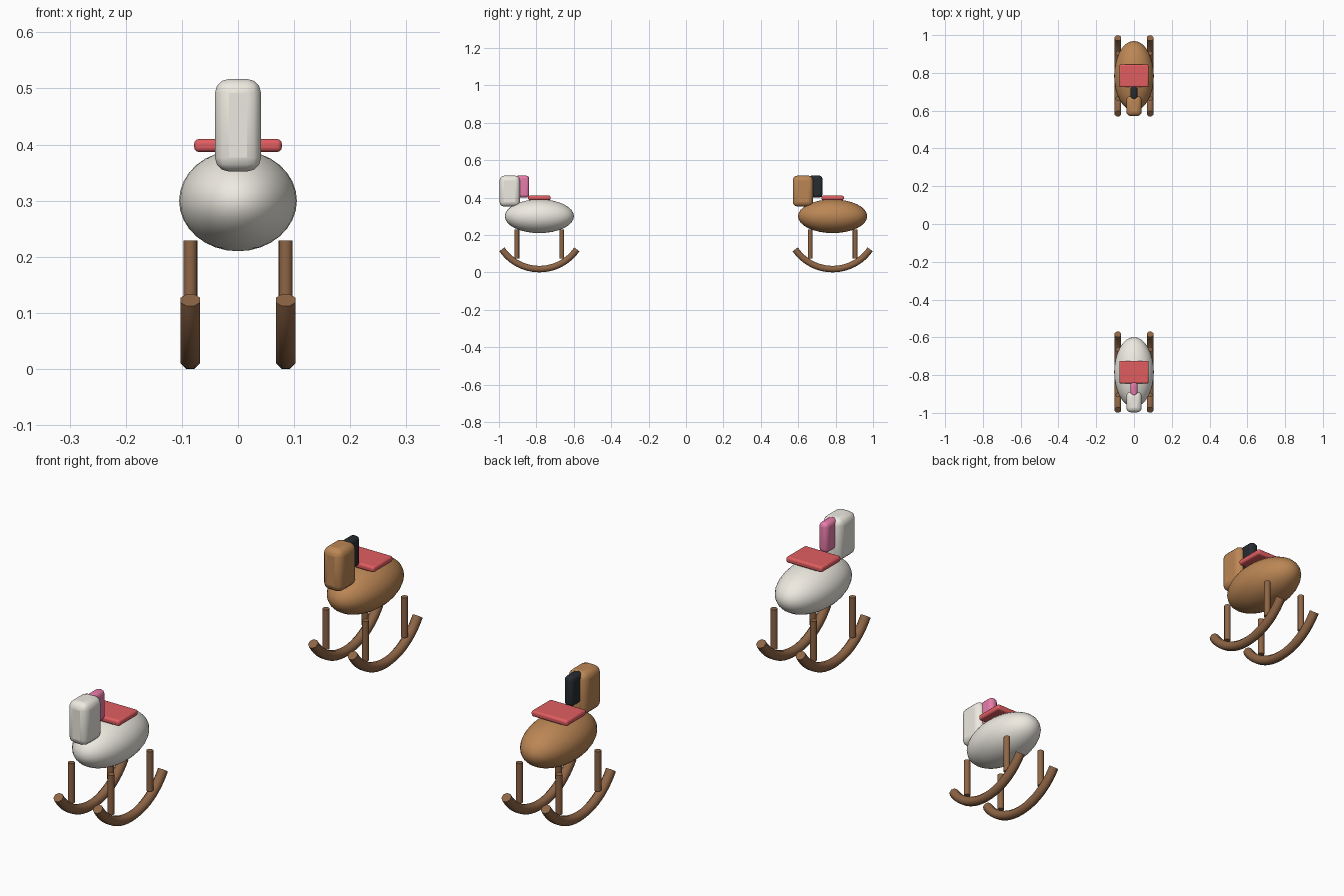
import bpy, math

if "Cube" in bpy.data.objects:
    bpy.data.objects.remove(bpy.data.objects["Cube"])

def material(name, rgb):
    m = bpy.data.materials.new(name)
    m.diffuse_color = (*rgb, 1)
    m.use_nodes = True
    m.node_tree.nodes["Principled BSDF"].inputs["Base Color"].default_value = m.diffuse_color
    return m

WOOD = material("dark_wood", (0.27, 0.13, 0.06))
RED = material("red_cloth", (0.75, 0.11, 0.12))
WHITE = material("white_coat", (0.85, 0.82, 0.75))
BROWN = material("brown_coat", (0.50, 0.24, 0.09))
PINK = material("pink_mane", (0.80, 0.20, 0.40))
BLACK = material("black_mane", (0.02, 0.025, 0.03))

def finish(name, mat, angle=40):
    ob = bpy.context.object
    ob.name = name
    ob.data.materials.append(mat)
    bpy.ops.object.shade_smooth_by_angle(angle=math.radians(angle))
    return ob

def rounded_box(name, lo, hi, bevel, mat):
    bpy.ops.mesh.primitive_cube_add(size=1, location=[(a + b) / 2 for a, b in zip(lo, hi)])
    ob = bpy.context.object
    ob.scale = [b - a for a, b in zip(lo, hi)]
    bpy.ops.object.transform_apply(location=False, rotation=False, scale=True)
    mod = ob.modifiers.new("bevel", 'BEVEL')
    mod.width, mod.segments = bevel, 3
    return finish(name, mat, 30)

def rocker(name, x, yc, mat):
    # circular arc with an eight-sided section, flat side down
    radius, half, tube = 0.243, math.radians(55.5), 0.0188
    steps = 24
    cu = bpy.data.curves.new(name, 'CURVE')
    cu.dimensions = '3D'
    cu.bevel_depth, cu.bevel_resolution, cu.use_fill_caps = tube, 2, True
    sp = cu.splines.new('POLY')
    sp.points.add(steps)
    for i, p in enumerate(sp.points):
        a = -half + 2 * half * i / steps
        p.co = (x, yc + radius * math.sin(a), 0.0175 + radius * (1 - math.cos(a)), 1)
        p.tilt = math.radians(22.5)
    ob = bpy.data.objects.new(name, cu)
    bpy.context.collection.objects.link(ob)
    bpy.ops.object.select_all(action='DESELECT')
    ob.select_set(True)
    bpy.context.view_layer.objects.active = ob
    bpy.ops.object.convert(target='MESH')
    finish(name, mat, 50)

def rocking_horse(tag, yc, coat, mane):
    # body
    bpy.ops.mesh.primitive_uv_sphere_add(segments=32, ring_count=16, radius=1, location=(0, yc, 0.30))
    bpy.context.object.scale = (0.105, 0.185, 0.09)
    bpy.ops.object.transform_apply(location=False, rotation=False, scale=True)
    finish(tag + "_body", coat, 60)
    # head, mane and saddle
    rounded_box(tag + "_head", (-0.041, yc - 0.213, 0.352), (0.041, yc - 0.104, 0.517), 0.025, coat)
    rounded_box(tag + "_mane", (-0.019, yc - 0.13, 0.40), (0.019, yc - 0.055, 0.517), 0.015, mane)
    rounded_box(tag + "_saddle", (-0.078, yc - 0.06, 0.387), (0.078, yc + 0.06, 0.41), 0.008, RED)
    # rockers and legs on both sides
    for side, x in (("left", -0.085), ("right", 0.085)):
        rocker(f"{tag}_{side}_rocker", x, yc, WOOD)
        for end, dy in (("front", -0.12), ("back", 0.12)):
            bpy.ops.mesh.primitive_cylinder_add(vertices=16, radius=0.0125, depth=0.155,
                                                location=(x, yc + dy, 0.152))
            finish(f"{tag}_{side}_{end}_leg", WOOD)

rocking_horse("white_horse", -0.784, WHITE, PINK)
rocking_horse("brown_horse", 0.784, BROWN, BLACK)
